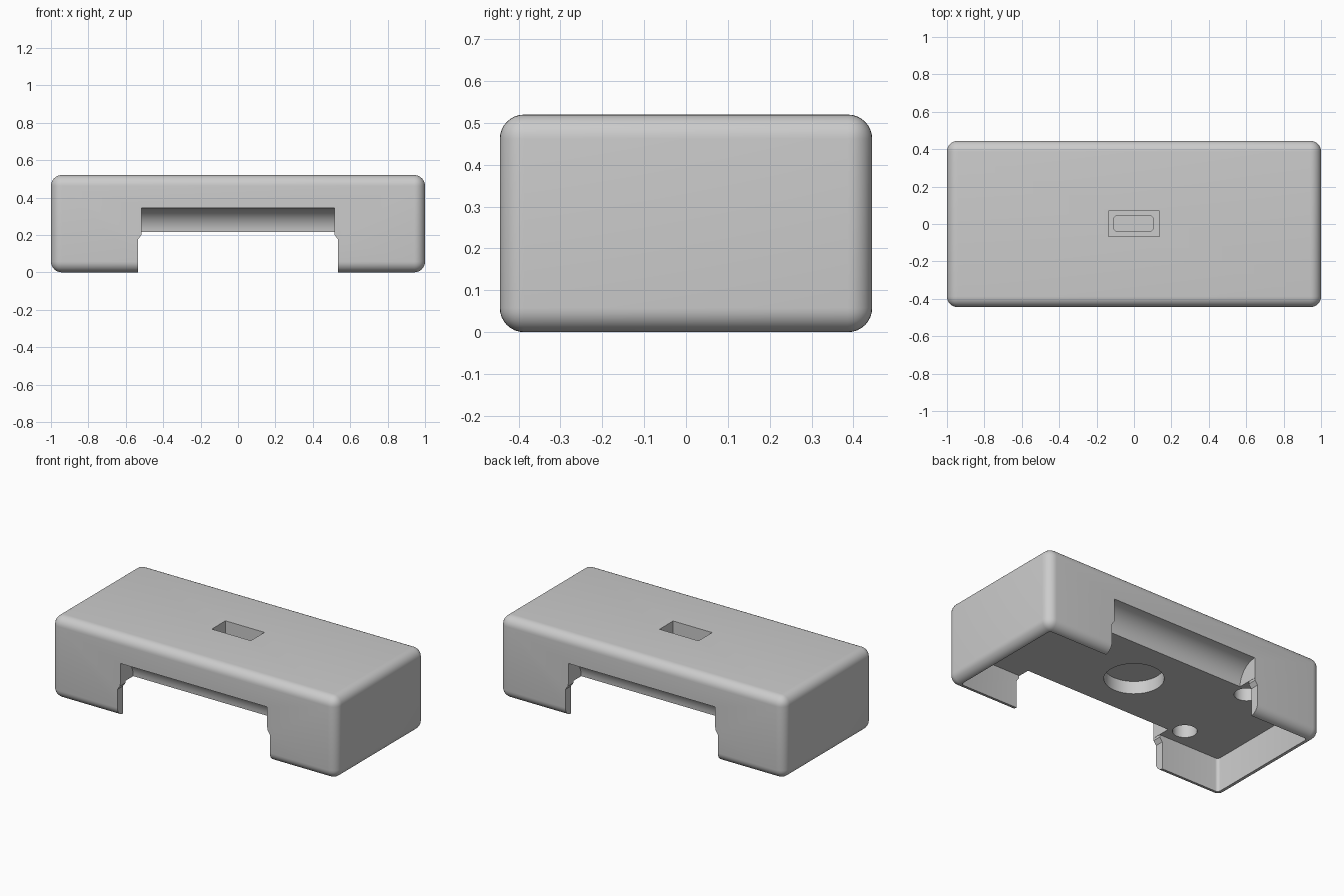
import bpy
import bmesh
from math import cos, sin, pi

old = bpy.data.objects.get("Cube")
if old:
    bpy.data.objects.remove(old, do_unlink=True)

LENGTH, WIDTH, HEIGHT = 2.0, 0.89, 0.52
CEILING = 0.215      # underside of the solid slab
HALF_W = WIDTH / 2

grey = bpy.data.materials.new("light_grey")
grey.use_nodes = True
grey.diffuse_color = (0.6, 0.6, 0.6, 1)
grey.node_tree.nodes["Principled BSDF"].inputs["Base Color"].default_value = (0.6, 0.6, 0.6, 1)


def make(name, bm):
    bmesh.ops.recalc_face_normals(bm, faces=bm.faces[:])
    mesh = bpy.data.meshes.new(name)
    bm.to_mesh(mesh)
    bm.free()
    mesh.materials.append(grey)
    obj = bpy.data.objects.new(name, mesh)
    bpy.context.collection.objects.link(obj)
    return obj


def box(name, x, y, z, radius=0, segments=6, upright_only=False):
    """Box from (min, max) ranges, optionally with rounded edges."""
    bm = bmesh.new()
    bmesh.ops.create_cube(bm, size=1)
    for v in bm.verts:
        v.co = [lo + (c + 0.5) * (hi - lo) for c, (lo, hi) in zip(v.co, (x, y, z))]
    if radius:
        edges = [e for e in bm.edges if not upright_only
                 or abs(e.verts[0].co.z - e.verts[1].co.z) > 0.01]
        bmesh.ops.bevel(bm, geom=edges, offset=radius, segments=segments,
                        profile=0.5, affect='EDGES')
    return make(name, bm)


def prism(name, points, direction):
    """Extrude a closed outline along a vector."""
    bm = bmesh.new()
    face = bm.faces.new([bm.verts.new(p) for p in points])
    new = bmesh.ops.extrude_face_region(bm, geom=[face])["geom"]
    bmesh.ops.translate(bm, vec=direction,
                        verts=[g for g in new if isinstance(g, bmesh.types.BMVert)])
    return make(name, bm)


def round_cutter(name, x, y, radius, low, high, sides=48):
    ring = [(x + radius * cos(2 * pi * i / sides), y + radius * sin(2 * pi * i / sides), low)
            for i in range(sides)]
    return prism(name, ring, (0, 0, high - low))


def cut(target, cutter):
    cutter.hide_render = True
    mod = target.modifiers.new("cut", 'BOOLEAN')
    mod.operation, mod.solver, mod.object = 'DIFFERENCE', 'EXACT', cutter
    bpy.context.view_layer.objects.active = target
    bpy.ops.object.modifier_apply(modifier=mod.name)
    bpy.data.objects.remove(cutter, do_unlink=True)


# Rounded outer body
body = box("cover_body", (-LENGTH / 2, LENGTH / 2), (-HALF_W, HALF_W), (0, HEIGHT), 0.058, 8)

# Open underside with thin walls
cut(body, box("cavity", (-0.945, 0.945), (-0.39, 0.39), (-0.2, CEILING), 0.02, 4, True))

# Passage through the front and back walls, narrowing near its top
half = [(0.535, -0.2), (0.535, 0.175), (0.517, 0.2), (0.517, CEILING)]
outline = [(x, -1, z) for x, z in half] + [(-x, -1, z) for x, z in reversed(half)]
cut(body, prism("passage", outline, (0, 2, 0)))

# Quarter-round cove above the passage on both sides
COVE, SIDES = 0.13, 48
for side in (-1, 1):
    ring = [(-0.515, side * HALF_W + COVE * cos(2 * pi * i / SIDES),
             CEILING + COVE * sin(2 * pi * i / SIDES)) for i in range(SIDES)]
    cut(body, prism("cove", ring, (1.03, 0, 0)))

# Round sockets in the underside
for x, y, radius in [(0, 0, 0.17), (-0.6, -0.27, 0.07), (-0.6, 0.27, 0.07)]:
    cut(body, round_cutter("socket", x, y, radius, CEILING - 0.1, CEILING + 0.08))

# Stepped pocket in the top
cut(body, box("pocket", (-0.137, 0.137), (-0.067, 0.07), (0.41, 0.7)))
cut(body, box("slot", (-0.11, 0.105), (-0.038, 0.043), (0.34, 0.45), 0.02, 4, True))

bpy.ops.object.select_all(action='DESELECT')
body.select_set(True)
bpy.context.view_layer.objects.active = body
bpy.ops.object.shade_smooth_by_angle(angle=pi / 6)
